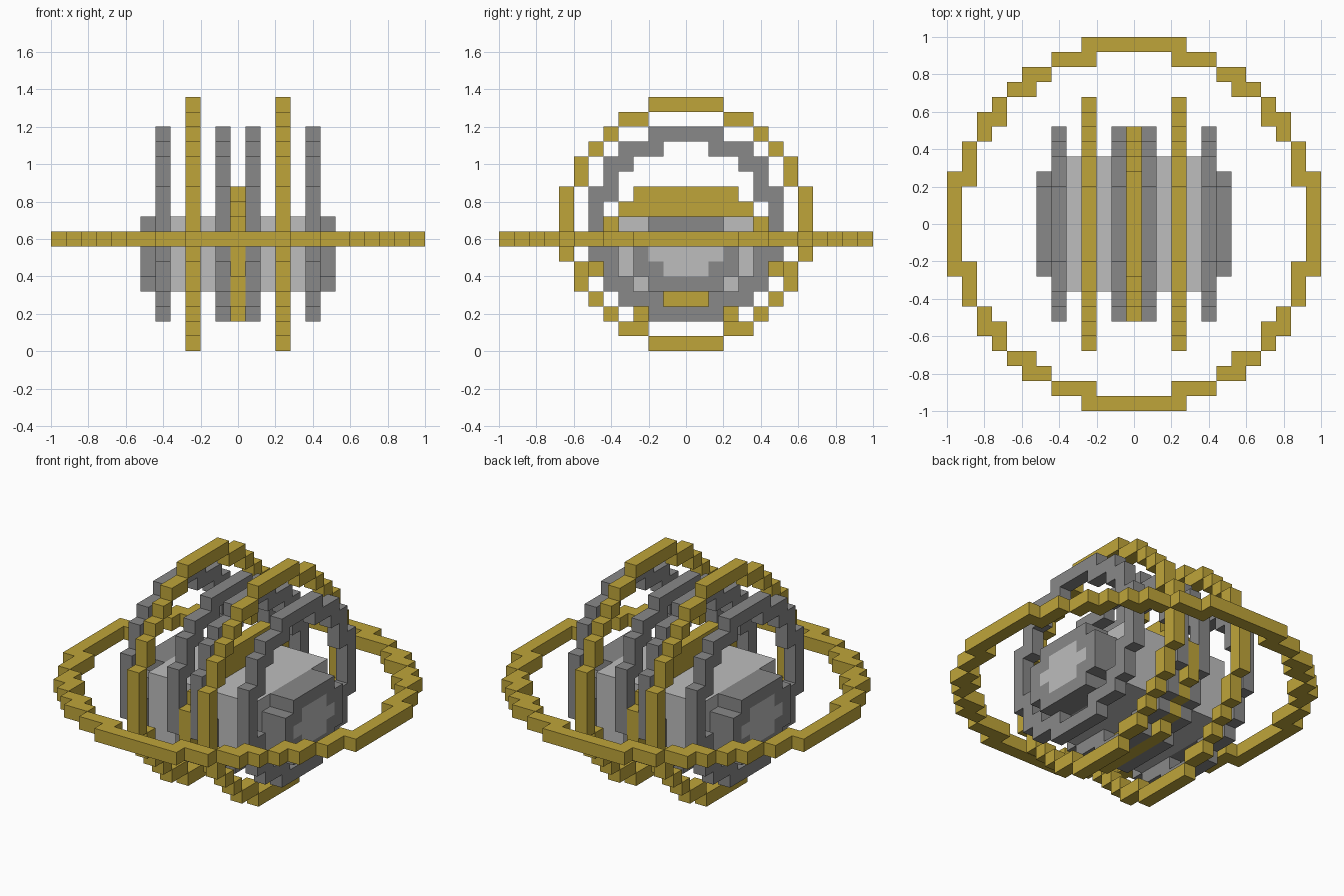
import bpy, bmesh, math
from mathutils import Vector

if "Cube" in bpy.data.objects:
    bpy.data.objects.remove(bpy.data.objects["Cube"])

U = 0.08  # size of one block


def material(name, rgb):
    m = bpy.data.materials.new(name)
    m.use_nodes = True
    m.diffuse_color = (*rgb, 1)
    m.node_tree.nodes["Principled BSDF"].inputs["Base Color"].default_value = (*rgb, 1)
    return m


gold = material("gold", (0.52, 0.376, 0.042))
grey = material("mid grey", (0.246, 0.246, 0.246))
light = material("light grey", (0.51, 0.51, 0.51))


def build(name, cells, mats, inlay=None):
    """Outer skin of a set of unit blocks, with flat regions merged."""
    cells = set(cells)
    bm = bmesh.new()
    for c in cells:
        for axis in range(3):
            for sign in (-1, 1):
                n = [0, 0, 0]
                n[axis] = sign
                if tuple(a + b for a, b in zip(c, n)) in cells:
                    continue
                n = Vector(n)
                u = Vector((n.y, n.z, n.x))
                v = n.cross(u)
                mid = Vector((c[0], c[1], c[2] + 0.5)) + n / 2
                corners = [mid - u / 2 - v / 2, mid + u / 2 - v / 2,
                           mid + u / 2 + v / 2, mid - u / 2 + v / 2]
                face = bm.faces.new([bm.verts.new(p * U) for p in corners])
                if inlay and inlay(c, n):
                    face.material_index = 1
    bmesh.ops.remove_doubles(bm, verts=bm.verts[:], dist=U / 100)
    bmesh.ops.dissolve_limit(bm, angle_limit=math.radians(1), verts=bm.verts[:],
                             edges=bm.edges[:], delimit={'MATERIAL'})
    mesh = bpy.data.meshes.new(name)
    bm.to_mesh(mesh)
    bm.free()
    for m in mats:
        mesh.materials.append(m)
    obj = bpy.data.objects.new(name, mesh)
    bpy.context.collection.objects.link(obj)
    return obj


def circle(r):
    """Stepped ring of blocks in a plane."""
    span = range(-r, r + 1)
    return [(a, b) for a in span for b in span
            if r - 0.65 < math.hypot(a, b) < r + 0.45]


def box(hx, hy, z0, z1):
    return [(x, y, z) for x in range(-hx, hx + 1)
            for y in range(-hy, hy + 1) for z in range(z0, z1 + 1)]


# Wide level ring around everything
build("horizontal_ring", [(a, b, 7) for a, b in circle(12)], [gold])

# Upright rings, mirrored left and right
for side, s in (("left", 1), ("right", -1)):
    for name, x, r, mat in (("large_ring", 3, 8, gold),
                            ("outer_ring", 5, 6, grey),
                            ("inner_ring", 1, 6, grey)):
        build(f"{side}_{name}", [(s * x, a, b + 8) for a, b in circle(r)], [mat])

    # Stepped end cap with a pale inlay on its outer face
    cap = [(s * x, y, z) for x in (5, 6) for z in range(4, 9)
           for y in range(-3, 4) if abs(y) < 3 or abs(z - 6) < 2]
    build(f"{side}_end_cap", cap, [grey, light],
          lambda c, n: n.x * c[0] > 5 and abs(c[2] - 6) < 2
          and abs(c[1]) + abs(c[2] - 6) < 3)

# Central block body
build("body", box(4, 4, 4, 8), [light])

# Solid oval disc through the middle of the body
build("centre_disc", [(0, y, z) for _, y, z in box(0, 6, 2, 10)
                      if abs(y) <= min(6, 7 - abs(z - 6))], [gold])
